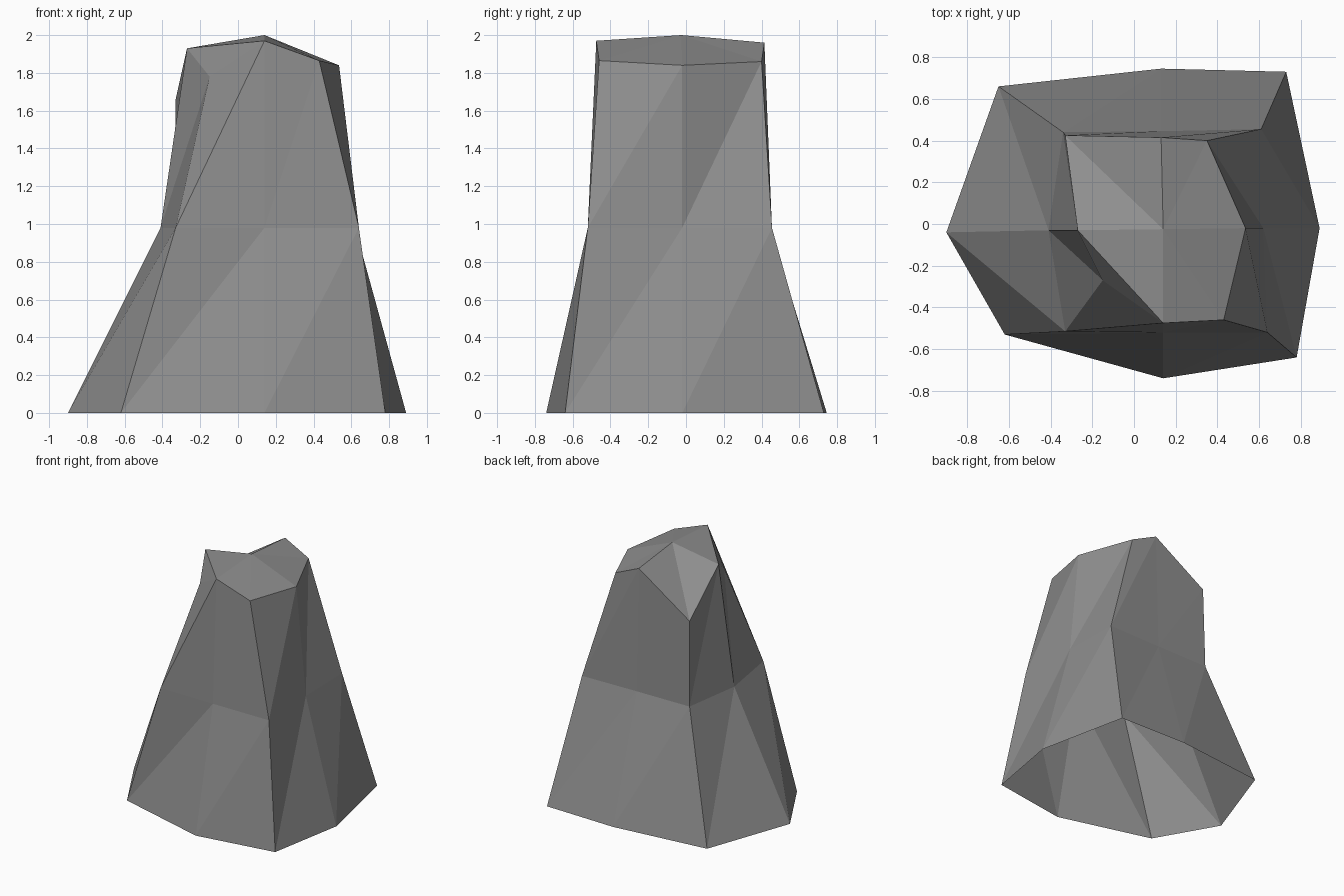
import bpy, bmesh

if "Cube" in bpy.data.objects:
    bpy.data.objects.remove(bpy.data.objects["Cube"])

# Rings listed counter-clockwise: back left, left, front left, front, front right, right, back right, back
foot = [(-.65, .66), (-.90, -.04), (-.62, -.53), (.14, -.74), (.78, -.64), (.89, -.02), (.73, .73), (.13, .745)]
waist = [(-.34, .44), (-.41, -.03), (-.33, -.515), (.14, -.52), (.64, -.52), (.62, -.02), (.61, .455), (.13, .445)]
crown = [(-.33, .425, 1.66), (-.27, -.03, 1.93), (-.15, -.27, 1.78), (.14, -.475, 1.97),
         (.43, -.46, 1.865), (.535, -.02, 1.84), (.35, .40, 1.86), (.13, .415, 1.96)]

bm = bmesh.new()
rings = [[bm.verts.new((x, y, 0)) for x, y in foot],
         [bm.verts.new((x, y, .98)) for x, y in waist],
         [bm.verts.new(p) for p in crown]]
peak = bm.verts.new((.14, -.025, 2.0))

# Walls: each quad split by a diagonal rising counter-clockwise (the underside is open)
for low, high in zip(rings, rings[1:]):
    for i in range(8):
        j = (i + 1) % 8
        bm.faces.new((low[i], low[j], high[j]))
        bm.faces.new((low[i], high[j], high[i]))

# Cap: fan to the peak, with a chipped corner at the front left
top = rings[2]
bm.faces.new((top[1], top[2], top[3]))
rim = [v for i, v in enumerate(top) if i != 2]
for i, v in enumerate(rim):
    bm.faces.new((v, rim[(i + 1) % len(rim)], peak))

mesh = bpy.data.meshes.new("rock")
bm.to_mesh(mesh)
bm.free()
rock = bpy.data.objects.new("rock", mesh)
bpy.context.collection.objects.link(rock)

# Stone colour
stone = bpy.data.materials.new("grey stone")
stone.diffuse_color = (.27, .27, .27, 1)
stone.use_nodes = True
stone.node_tree.nodes["Principled BSDF"].inputs["Base Color"].default_value = stone.diffuse_color
mesh.materials.append(stone)
